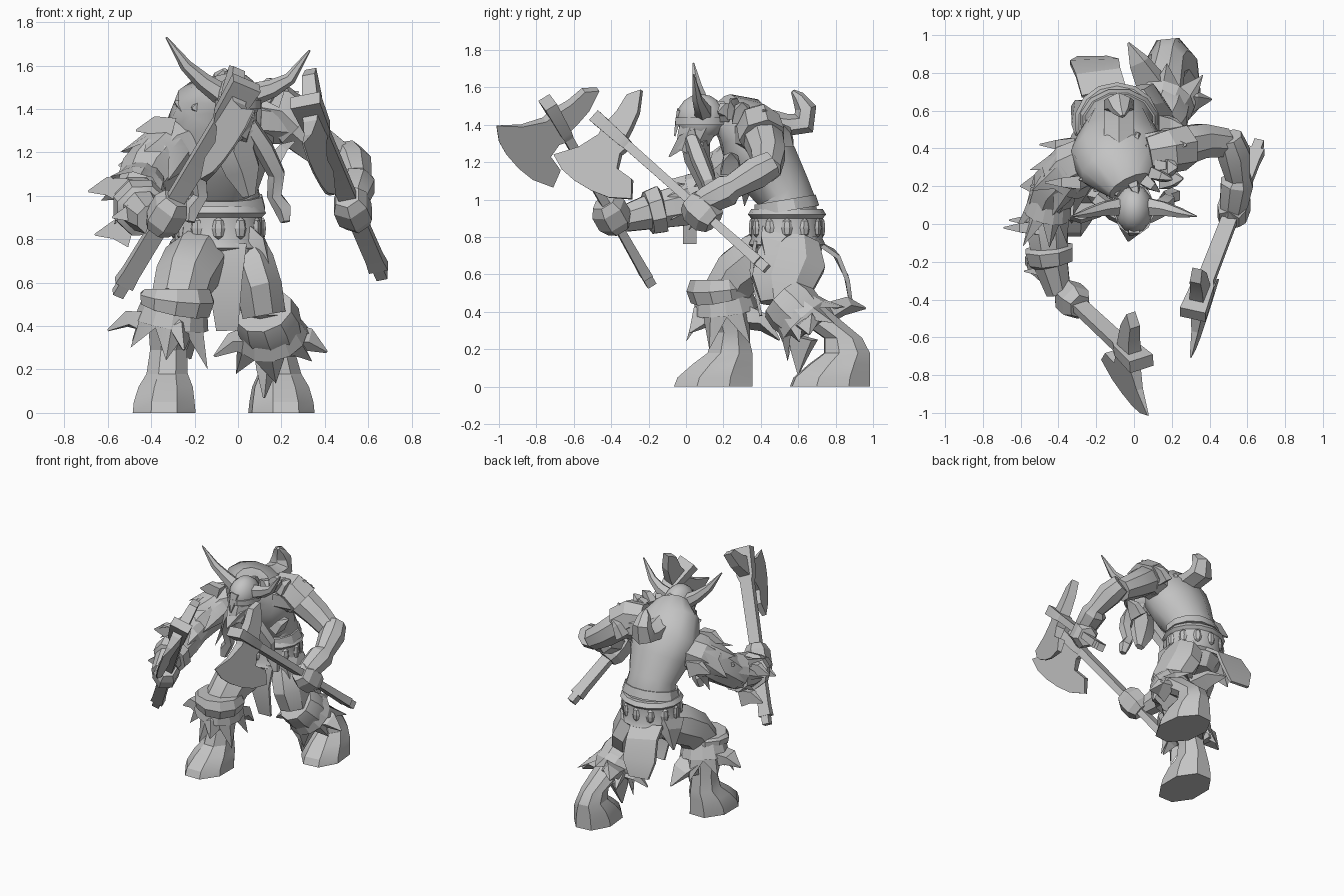
import bpy
import math
import random
from mathutils import Vector

random.seed(4)
cube = bpy.data.objects.get("Cube")
if cube:
    bpy.data.objects.remove(cube, do_unlink=True)

grey = bpy.data.materials.new("plain grey")
grey.use_nodes = True
grey.diffuse_color = (0.55, 0.55, 0.55, 1)
grey.node_tree.nodes["Principled BSDF"].inputs["Base Color"].default_value = grey.diffuse_color
X, Y, Z = Vector((1, 0, 0)), Vector((0, 1, 0)), Vector((0, 0, 1))

def skin(name, rings, smooth=30, caps=True):
    """Join equal rings of points into one surface."""
    n = len(rings[0])
    faces = [(i * n + k, i * n + (k + 1) % n, (i + 1) * n + (k + 1) % n, (i + 1) * n + k)
             for i in range(len(rings) - 1) for k in range(n)]
    total = n * len(rings)
    if caps:
        faces += [tuple(range(n)), tuple(range(total - n, total))]
    mesh = bpy.data.meshes.new(name)
    mesh.from_pydata([tuple(v) for ring in rings for v in ring], [], faces)
    mesh.materials.append(grey)
    obj = bpy.data.objects.new(name, mesh)
    bpy.context.collection.objects.link(obj)
    bpy.ops.object.select_all(action='DESELECT')
    obj.select_set(True)
    bpy.context.view_layer.objects.active = obj
    bpy.ops.object.mode_set(mode='EDIT')
    bpy.ops.mesh.select_all(action='SELECT')
    bpy.ops.mesh.normals_make_consistent(inside=False)
    bpy.ops.object.mode_set(mode='OBJECT')
    bpy.ops.object.shade_smooth_by_angle(angle=math.radians(smooth))

def frame(tangent, side):
    """Two unit axes across a tangent, the first close to side."""
    tangent = tangent.normalized()
    across = (side - tangent * side.dot(tangent)).normalized()
    return across, tangent.cross(across)

def loft(name, stations, sides=8, side=X, smooth=30, axis=None):
    """Skin elliptical rings; a station is x, y, z, width and optional depth."""
    points = [Vector(s[:3]) for s in stations]
    grow = 1 / math.cos(math.pi / sides)
    angles = [math.tau * (k + 0.5) / sides for k in range(sides)]
    rings = []
    for i, s in enumerate(stations):
        u, v = frame(axis or points[min(i + 1, len(points) - 1)] - points[max(i - 1, 0)], side)
        rings.append([points[i] + (u * s[3] * math.cos(a) + v * s[-1] * math.sin(a)) * grow for a in angles])
    skin(name, rings, smooth)

def spike(name, base, tip, radius, side=X):
    """Tapering tuft or thorn with a slight bend."""
    base, tip = Vector(base), Vector(tip)
    middle = base.lerp(tip, 0.5) + Z * radius * 0.4
    loft(name, [(*base, radius, radius * 0.6), (*middle, radius * 0.7, radius * 0.4), (*tip, 0.004)], 4, side, 20)

def fringe(name, top, bottom, inner, outer, points=6):
    """Ragged fur skirt hanging around a limb."""
    top, bottom = Vector(top), Vector(bottom)
    u, v = frame(bottom - top, X)
    rings = [[], [], []]
    for k in range(points * 2):
        a = math.tau * k / (points * 2)
        long_tip = (random.uniform(.85, 1.15), outer * random.uniform(.85, 1.1))
        tip = long_tip if k % 2 else (.5, inner * .95)
        for ring, (reach, spread) in zip(rings, ((0, inner), (.45, (inner + outer) * .47), tip)):
            ring.append(top.lerp(bottom, reach) + (u * math.cos(a) + v * math.sin(a)) * spread)
    skin(name, rings, 20, False)

def ball(name, centre, size, segments=12, rings=8, turn=0):
    bpy.ops.mesh.primitive_uv_sphere_add(segments=segments, ring_count=rings, location=centre, rotation=(0, 0, turn))
    obj = bpy.context.object
    obj.name, obj.scale = name, size
    obj.data.materials.append(grey)
    bpy.ops.object.shade_smooth_by_angle(angle=math.radians(35))

# Axe outlines: distance down the shaft, distance out from the shaft
BLADE = [(.07, 0), (.08, .06), (.04, .18), (-.04, .3), (.05, .33), (.14, .33), (.25, .31),
         (.35, .275), (.45, .2), (.38, .12), (.28, .13), (.24, .06), (.25, 0)]
BEAK = [(.07, 0), (.07, -.1), (.05, -.2), (.09, -.27), (.16, -.17), (.19, -.08), (.21, 0)]

def axe(name, top, butt, facing):
    top, butt = Vector(top), Vector(butt)
    down = (butt - top).normalized()
    out, across = frame(down, Vector(facing))
    length = (butt - top).length

    def rod(label, stations, sides=4):
        loft(name + label, [(*(top + down * s), w, d) for s, w, d in stations], sides, across, 20)

    for label, outline, slope in (("_blade", BLADE, .12), ("_beak", BEAK, .05)):
        skin(name + label, [[top + down * s + out * t + across * sign * max(.004, .04 - slope * abs(t))
                             for s, t in outline] for sign in (1, -1)], 15)
    rod("_shaft", [(0, .07, .035), (.2, .06, .03), (.24, .045, .025), (length * .7, .04, .022),
                   (length - .1, .04, .026), (length - .03, .045, .028)])
    rod("_pommel", [(length - .03, .026, .026), (length + .03, .026, .026)])
    # Fist wrapped around the grip
    rod("_fist", [(length * f, w, w * 1.1) for f, w in ((.56, .055), (.6, .078), (.67, .078), (.71, .055))], 6)

axe("left_axe", (.31, -.48, 1.44), (.655, .41, .65), (0, -.67, -.75))
axe("right_axe", (.04, -.74, 1.52), (-.54, -.2, .57), (.05, -.75, -.45))

# Hunched torso, waist, hips and studded belt
loft("torso", [(-.08, .54, .9, .18, .16), (-.08, .54, .97, .185, .16), (-.08, .52, 1.04, .17, .15),
               (-.08, .43, 1.18, .22, .18), (-.08, .36, 1.31, .25, .18), (-.07, .29, 1.42, .21, .15),
               (-.02, .2, 1.47, .12, .1)], 12, X, 40)
loft("waist_band", [(-.08, .54, .94, .205, .175), (-.08, .53, 1, .19, .165)], 12)
loft("hips", [(-.08, .54, .78, .2, .18), (-.08, .55, .72, .19, .17), (-.08, .55, .64, .12, .13)], 10)
BELT = Vector((-.09, .54, .85))
loft("belt", [(*(BELT + Z * h), r, r * .93) for h, r in
              ((-.11, .19), (-.09, .215), (-.06, .2), (.05, .2), (.07, .22), (.1, .2))], 14)
for i in range(12):
    a = math.tau * i / 12
    around = Vector((math.cos(a), math.sin(a) * .93, 0))
    ball("belt_stud", BELT + around * .205, (.016, .03, .052), 6, 4, a)

# Cloth hanging from the belt
loft("front_cloth", [(-.06, .37, .78, .1, .01), (-.06, .35, .62, .08, .01), (-.05, .4, .38, .05, .008)], 4)
loft("rear_cloth", [(-.16, .7, .77, .12, .012), (-.19, .8, .71, .12, .012), (-.21, .86, .58, .13, .012),
                    (-.22, .88, .46, .08, .01)], 4)
spike("side_cloth", (.06, .48, .8), (.14, .43, .68), .08, Y)
spike("right_side_cloth", (-.24, .56, .78), (-.33, .62, .6), .1, Y)

# Helmet, face, horns and beard
ball("helmet", (0, .08, 1.44), (.1, .13, .125))
loft("helmet_rim", [(0, .08, 1.4, .105, .135), (0, .08, 1.44, .105, .135)], 12)
loft("face", [(0, .08, 1.42, .085, .1), (-.01, .04, 1.33, .08, .09), (-.01, 0, 1.25, .05, .06)], 8)
spike("nose_guard", (0, -.03, 1.48), (-.02, -.06, 1.34), .03)
spike("chin_beard", (0, .07, 1.33), (-.03, -.09, 1.23), .09)
loft("beard", [(0, .05, 1.32, .09, .07), (-.02, .06, 1.22, .09, .06), (.02, .1, 1.12, .08, .05),
               (.05, .12, 1.0, .03, .02)], 6)
for s, rise in ((-1, .03), (1, -.03)):
    loft("horn", [(s * .08, .09, 1.47, .045), (s * .16, .08, 1.51 + rise * .5, .036),
                  (s * .24, .06, 1.57 + rise, .025), (s * .33, .04, 1.7 + rise, .004)], 6, Y)
    loft("moustache_braid", [(s * .05, .03, 1.33, .035), (s * .12, .07, 1.22, .04), (s * .18, .12, 1.1, .035),
                             (s * .17, .14, 1.0, .03), (s * .21, .15, .94, .035), (s * .22, .14, .88, .02)], 5)

# Fur collar and back hook
for i in range(14):
    a = math.tau * i / 14
    out = Vector((math.cos(a) * .22, math.sin(a) * .14, 0))
    base = Vector((-.04, .31, 1.39 - .04 * math.sin(a) + .06 * math.cos(a))) + out * .8
    spike("collar_tuft", base, base + out * random.uniform(.3, .5) + Z * random.uniform(.0, .1), .05, Z)
loft("back_hook", [(-.08, .42, 1.4, .08), (-.08, .55, 1.4, .08, .05), (-.08, .63, 1.41, .08, .06),
                   (-.08, .64, 1.49, .06, .05), (-.07, .6, 1.55, .04, .03), (-.06, .57, 1.58, .01)], 6)

# Left arm, bent out and forward
loft("left_upper_arm", [(.08, .37, 1.35, .11), (.24, .41, 1.34, .105), (.36, .44, 1.24, .09),
                        (.48, .43, 1.16, .075)], 8, Y)
loft("left_forearm", [(.5, .46, 1.19, .07), (.53, .37, 1.14, .085), (.55, .25, 1.07, .065),
                      (.545, .22, 1.05, .085), (.53, .12, 1.0, .075), (.52, .05, .96, .06)], 8)
loft("left_shoulder_pad", [(.08, .37, 1.41, .09), (.18, .39, 1.4, .11), (.26, .41, 1.33, .115)], 7, Y)
for y, x, z in ((.3, .23, 1.52), (.42, .28, 1.48), (.52, .26, 1.4), (.24, .26, 1.25)):
    spike("left_shoulder_tuft", (.16, y, z - .1), (x, y, z), .055, Y)

# Right arm, reaching forward with layered bracers
loft("right_upper_arm", [(-.18, .36, 1.26, .12), (-.32, .3, 1.21, .13), (-.42, .19, 1.1, .12),
                         (-.47, .07, 1.0, .1)], 8)
loft("right_forearm", [(-.47, .08, .99, .1), (-.46, -.02, .97, .11), (-.45, -.12, .95, .1),
                       (-.45, -.13, .95, .125), (-.44, -.2, .93, .115), (-.44, -.21, .93, .09),
                       (-.4, -.36, .89, .065)], 8)
fringe("right_elbow_fur", (-.44, .14, 1.06), (-.48, -.06, .97), .11, .16, 7)
fringe("right_arm_fur", (-.3, .32, 1.23), (-.44, .16, 1.07), .13, .18)
for tip in ((-.69, -.02, 1.02), (-.66, .02, .82), (-.58, -.25, .9), (-.55, .2, 1.14), (-.5, .42, 1.15),
            (-.47, .22, 1.3)):
    spike("right_arm_spike", Vector(tip) + X * .17, tip, .06, Z)

def boot(name, turn, knee, ankle, toe):
    """Level rings: flat sole, high instep, then a shin up to the knee."""
    x, y = toe
    loft(name, [(x, y, 0, .145, .21), (x, y + .01, .05, .14, .2), (x * .98, y + .05, .12, .125, .16),
                (x * .96, y + .09, .18, .095, .12), ankle, knee], 8, turn, 25, Z)

# Right leg, planted forward
loft("right_thigh", [(-.16, .5, .74, .12), (-.2, .4, .69, .14), (-.25, .28, .61, .13), (-.28, .21, .5, .12)], 8)
loft("right_cuff", [(-.28, .18, .57, .15), (-.28, .18, .53, .17), (-.29, .19, .48, .16)], 10)
fringe("right_boot_fur", (-.29, .2, .51), (-.33, .23, .28), .15, .22)
for tip in ((-.6, .2, .38), (-.25, .02, .29), (-.22, .5, .25)):
    spike("right_boot_tuft", Vector((-.31, .22, .45)).lerp(Vector(tip), .4), tip, .08, Z.cross(Vector(tip)))
boot("right_boot", X, (-.29, .2, .5, .13), (-.32, .24, .29, .085, .09), (-.34, .145))

# Left leg, trailing behind
loft("left_thigh", [(.01, .57, .77, .11, .14), (.06, .56, .67, .11, .185), (.1, .52, .56, .105, .17),
                    (.12, .52, .45, .1, .12)], 8)
loft("left_cuff", [(.12, .52, .47, .13), (.14, .57, .42, .145), (.16, .62, .37, .135)], 10)
fringe("left_boot_fur", (.14, .57, .42), (.18, .72, .26), .13, .22)
for tip in ((-.03, .96, .42), (.41, .66, .28), (-.11, .62, .26), (.12, .6, .07)):
    spike("left_boot_tuft", Vector((.15, .64, .37)).lerp(Vector(tip), .35), tip, .07, Vector((.5, 1, .7)))
boot("left_boot", Vector((1, .1, 0)), (.13, .59, .45, .11, .12), (.18, .84, .26, .085, .1), (.2, .77))
